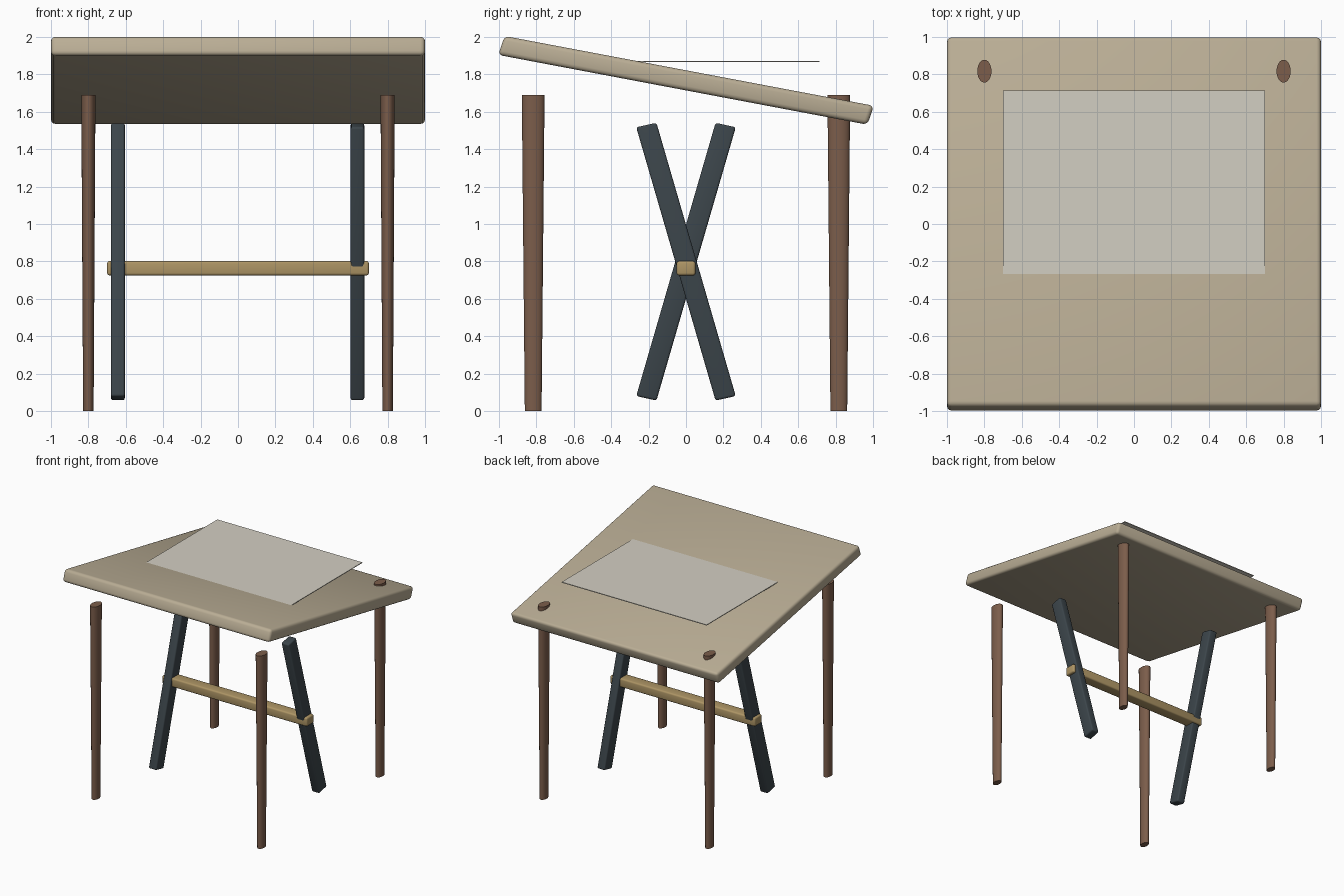
import bpy, bmesh, math

if "Cube" in bpy.data.objects:
    bpy.data.objects.remove(bpy.data.objects["Cube"])


def material(name, rgb):
    m = bpy.data.materials.new(name)
    m.diffuse_color = (*rgb, 1)
    m.use_nodes = True
    m.node_tree.nodes["Principled BSDF"].inputs["Base Color"].default_value = m.diffuse_color
    return m


WOOD = material("pale_wood", (0.49, 0.42, 0.30))
WALNUT = material("brown_wood", (0.20, 0.11, 0.07))
STEEL = material("dark_steel", (0.045, 0.06, 0.07))
OAK = material("golden_wood", (0.42, 0.30, 0.13))
PAPER = material("paper", (0.65, 0.62, 0.54))


def finish(ob, mat):
    ob.data.materials.append(mat)
    bpy.ops.object.select_all(action='DESELECT')
    bpy.context.view_layer.objects.active = ob
    ob.select_set(True)
    bpy.ops.object.shade_smooth_by_angle(angle=math.radians(35))


def slab(name, profile, x0, x1, bevel, mat):
    """Extrude a (y, z) profile from x0 to x1 and round its edges."""
    bm = bmesh.new()
    face = bm.faces.new([bm.verts.new((x0, y, z)) for y, z in profile])
    ext = bmesh.ops.extrude_face_region(bm, geom=[face])
    verts = [g for g in ext["geom"] if isinstance(g, bmesh.types.BMVert)]
    bmesh.ops.translate(bm, verts=verts, vec=(x1 - x0, 0, 0))
    if bevel:
        bmesh.ops.bevel(bm, geom=bm.edges[:], offset=bevel, segments=3,
                        profile=0.5, affect='EDGES')
    bmesh.ops.recalc_face_normals(bm, faces=bm.faces[:])
    me = bpy.data.meshes.new(name)
    bm.to_mesh(me)
    bm.free()
    ob = bpy.data.objects.new(name, me)
    bpy.context.collection.objects.link(ob)
    finish(ob, mat)


def rect(y0, y1, z0, z1):
    return [(y0, z0), (y1, z0), (y1, z1), (y0, z1)]


# Tilted drawing board, high at the front
slab("tabletop", [(-1.004, 1.904), (0.97, 1.531), (1.004, 1.632), (-0.97, 2.005)],
     -1, 1, 0.024, WOOD)

# Level sheet, partly sunk into the board
slab("paper_sheet", rect(-0.715, 0.715, 1.866, 1.872), -0.7, 0.7, 0, PAPER)

# Tapered oval legs
for side, sx in (("left", -1), ("right", 1)):
    for end, sy in (("front", -1), ("back", 1)):
        bpy.ops.mesh.primitive_cone_add(vertices=24, radius1=0.028, radius2=0.038,
                                        depth=1.69, location=(0.8 * sx, 0.817 * sy, 0.845))
        leg = bpy.context.object
        leg.name = f"{end}_{side}_leg"
        leg.scale.y = 1.6
        finish(leg, WALNUT)

# Crossed braces, one on each side leaning opposite ways
brace = [(-0.266, 1.517), (-0.158, 1.541), (0.266, 0.08), (0.158, 0.056)]
slab("right_brace", brace, 0.602, 0.675, 0.012, STEEL)
slab("left_brace", [(-y, z) for y, z in brace], -0.68, -0.605, 0.012, STEEL)

# Rail joining the braces
slab("cross_rail", rect(-0.05, 0.05, 0.725, 0.802), -0.7, 0.7, 0.013, OAK)
